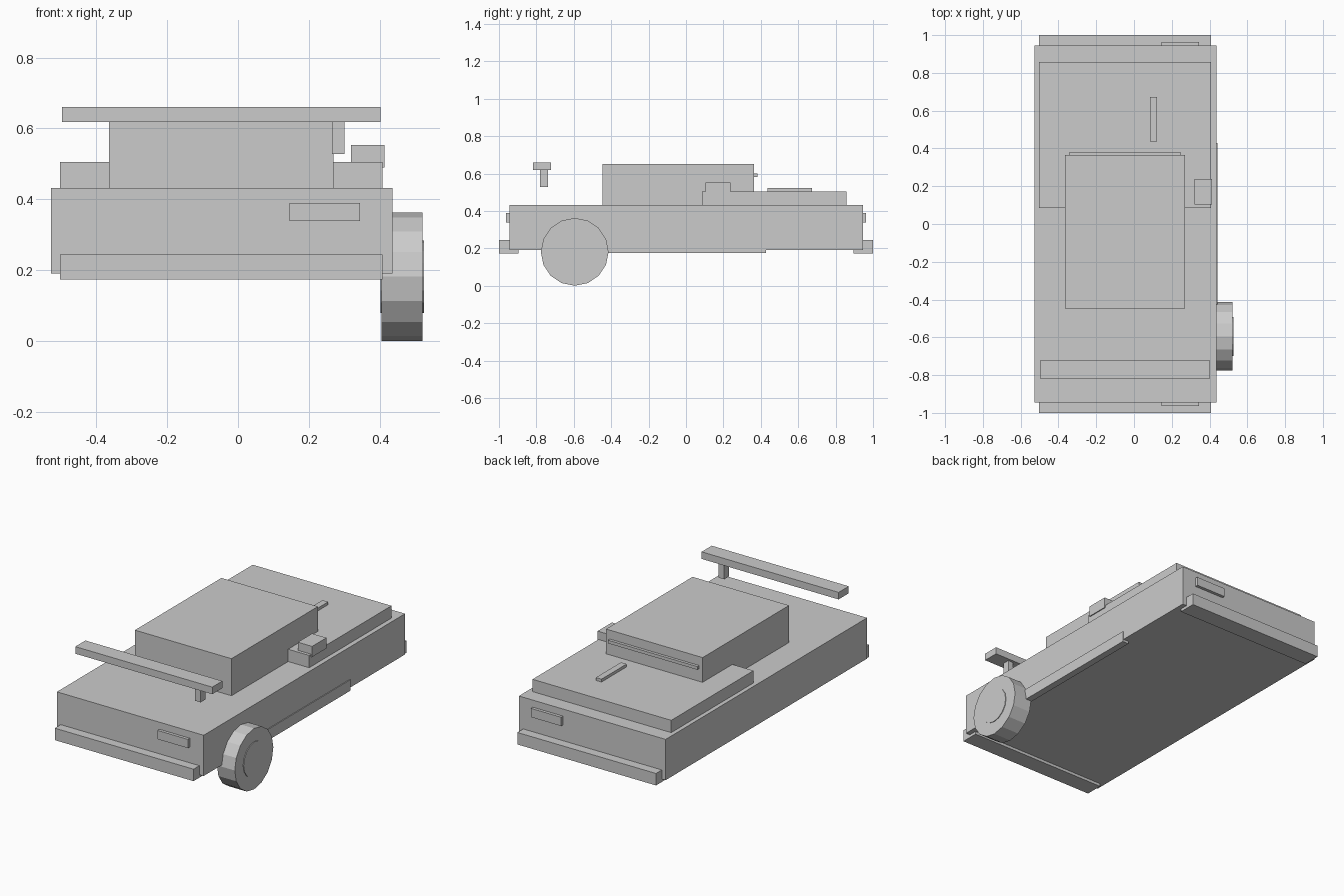
import bpy
from math import pi

if "Cube" in bpy.data.objects:
    bpy.data.objects.remove(bpy.data.objects["Cube"])


def box(name, x, y, z):
    """Box from its (min, max) extents on each axis."""
    spans = (x, y, z)
    bpy.ops.mesh.primitive_cube_add(size=1, location=[(a + b) / 2 for a, b in spans])
    ob = bpy.context.object
    ob.name = name
    ob.scale = [b - a for a, b in spans]
    bpy.ops.object.transform_apply(location=False, rotation=False, scale=True)
    return ob


def disc(name, x, y, z, radius):
    """16-sided cylinder lying along the x axis."""
    bpy.ops.mesh.primitive_cylinder_add(
        vertices=16, radius=radius, depth=x[1] - x[0],
        location=((x[0] + x[1]) / 2, y, z), rotation=(0, pi / 2, 0))
    bpy.context.object.name = name


# Main masses
box("body", (-0.528, 0.436), (-0.945, 0.945), (0.19, 0.432))
box("cabin", (-0.364, 0.27), (-0.447, 0.364), (0.432, 0.652))
box("raised_deck", (-0.503, 0.408), (0.085, 0.857), (0.432, 0.505))

# Bumpers and lamps at both ends
for end, s in (("front", -1), ("rear", 1)):
    box(end + "_bumper", (-0.503, 0.408), sorted((s * 0.895, s * 1.0)), (0.173, 0.244))
    box(end + "_lamp", (0.146, 0.345), sorted((s * 0.935, s * 0.963)), (0.338, 0.39))

# Side trim and mirror
box("side_skirt", (0.40, 0.441), (-0.428, 0.428), (0.175, 0.24))
box("side_mirror", (0.32, 0.414), (0.104, 0.238), (0.49, 0.553))

# Thin strips on the deck and cabin
box("deck_strip", (0.084, 0.121), (0.437, 0.673), (0.50, 0.522))
box("cabin_strip", (-0.341, 0.246), (0.355, 0.381), (0.58, 0.599))

# Raised bar with its post
box("wing_bar", (-0.497, 0.403), (-0.817, -0.722), (0.618, 0.66))
box("wing_post", (0.265, 0.301), (-0.78, -0.737), (0.528, 0.62))

# Single wheel with hub
disc("wheel", (0.405, 0.522), -0.595, 0.181, 0.181)
disc("wheel_hub", (0.402, 0.526), -0.595, 0.181, 0.103)
